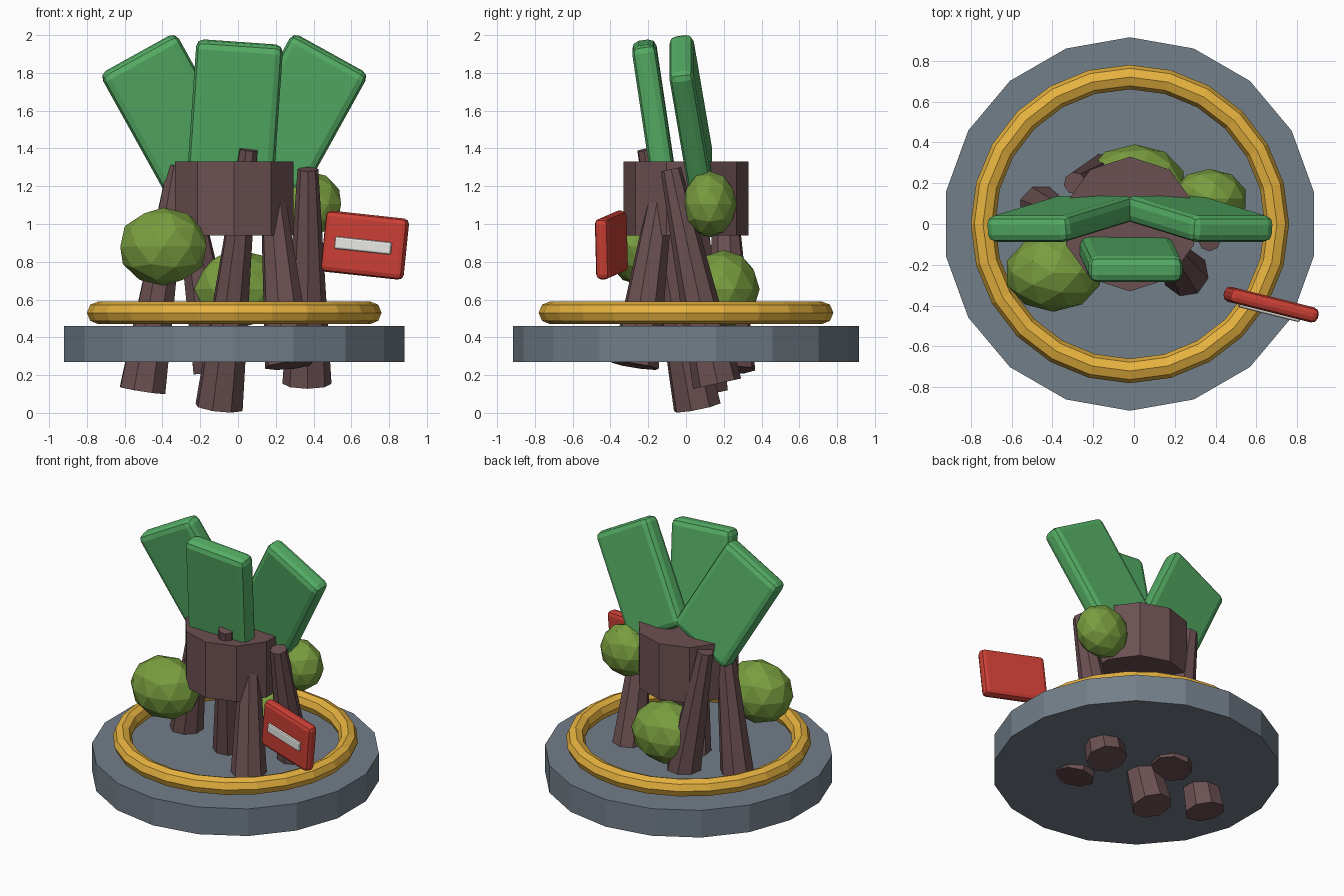
import bpy, math
from mathutils import Vector, Matrix

if "Cube" in bpy.data.objects:
    bpy.data.objects.remove(bpy.data.objects["Cube"])

CX = -0.02  # axis of the planter


def material(name, rgb):
    m = bpy.data.materials.new(name)
    m.diffuse_color = (*rgb, 1)
    m.use_nodes = True
    m.node_tree.nodes["Principled BSDF"].inputs["Base Color"].default_value = m.diffuse_color
    return m


SLATE = material("slate", (0.17, 0.21, 0.25))
BROWN = material("brown", (0.15, 0.08, 0.085))
GREEN = material("green", (0.09, 0.42, 0.13))
OLIVE = material("olive", (0.19, 0.34, 0.05))
GOLD = material("gold", (0.80, 0.45, 0.05))
RED = material("red", (0.60, 0.05, 0.035))
WHITE = material("white", (0.8, 0.8, 0.77))


def finish(name, mat):
    ob = bpy.context.object
    ob.name = name
    ob.data.materials.append(mat)
    return ob


def cylinder(name, sides, radius, z0, z1, mat):
    # first vertex of the primitive lies on the y axis
    bpy.ops.mesh.primitive_cylinder_add(vertices=sides, radius=radius, depth=z1 - z0,
                                        location=(CX, 0, (z0 + z1) / 2))
    return finish(name, mat)


def leg(name, bottom, top, r_bottom=0.13, r_top=0.055):
    a, b = Vector(bottom), Vector(top)
    bpy.ops.mesh.primitive_cone_add(vertices=8, radius1=r_bottom, radius2=r_top,
                                    depth=(b - a).length, location=(a + b) / 2)
    ob = finish(name, BROWN)
    ob.rotation_mode = 'QUATERNION'
    ob.rotation_quaternion = (b - a).to_track_quat('Z', 'Y')
    return ob


def rounded_box(name, size, loc, rot_deg, bevel, mat):
    bpy.ops.mesh.primitive_cube_add(size=1, location=loc,
                                    rotation=[math.radians(d) for d in rot_deg])
    ob = finish(name, mat)
    ob.data.transform(Matrix.Diagonal((*size, 1)))
    mod = ob.modifiers.new("round", 'BEVEL')
    mod.width, mod.segments = bevel, 2
    return ob


def bush(name, loc, radii):
    bpy.ops.mesh.primitive_ico_sphere_add(subdivisions=2, radius=1, location=loc)
    ob = finish(name, OLIVE)
    ob.data.transform(Matrix.Diagonal((*radii, 1)))
    return ob


# Base disc, gold ring and stump
cylinder("base_disc", 18, 0.915, 0.27, 0.46, SLATE)
bpy.ops.mesh.primitive_torus_add(major_segments=24, minor_segments=8, major_radius=0.72,
                                 minor_radius=0.06, location=(CX, 0, 0.53))
finish("gold_ring", GOLD)
cylinder("stump", 10, 0.33, 0.94, 1.33, BROWN)

# Leaning tapered legs
leg("leg_left", (-0.505, 0.10, 0.12), (-0.32, 0.03, 1.31))
leg("leg_middle", (-0.10, 0.06, 0.03), (0.055, -0.21, 1.395), r_top=0.05)
leg("leg_right", (0.365, 0.165, 0.155), (0.37, -0.08, 1.29))
leg("leg_front", (0.27, -0.27, 0.25), (0.17, -0.11, 1.30))
leg("leg_back", (-0.11, 0.24, 0.225), (-0.29, 0.20, 1.30))

# Three broad leaves: a mirrored pair and one in front
LEAF = (0.46, 0.13, 0.73)
for side, name in ((-1, "leaf_left"), (1, "leaf_right")):
    rounded_box(name, LEAF, (CX + side * 0.336, 0.025, 1.585), (8.5, side * 29, 0), 0.04, GREEN)
rounded_box("leaf_front", LEAF, (-0.015, -0.172, 1.60), (8.5, 4, 0), 0.04, GREEN)

# Faceted bushes
bush("bush_front", (-0.395, -0.24, 0.88), (0.24, 0.19, 0.207))
bush("bush_back", (0.005, 0.20, 0.655), (0.25, 0.19, 0.207))
bush("bush_side", (0.37, 0.125, 1.105), (0.185, 0.145, 0.176))

# Red tag with a white plate on its front
TILT = (0, 6, -14)
rounded_box("red_tag", (0.45, 0.075, 0.325), (0.672, -0.395, 0.888), TILT, 0.028, RED)
rounded_box("tag_plate", (0.31, 0.025, 0.065), (0.663, -0.432, 0.886), TILT, 0.01, WHITE)
